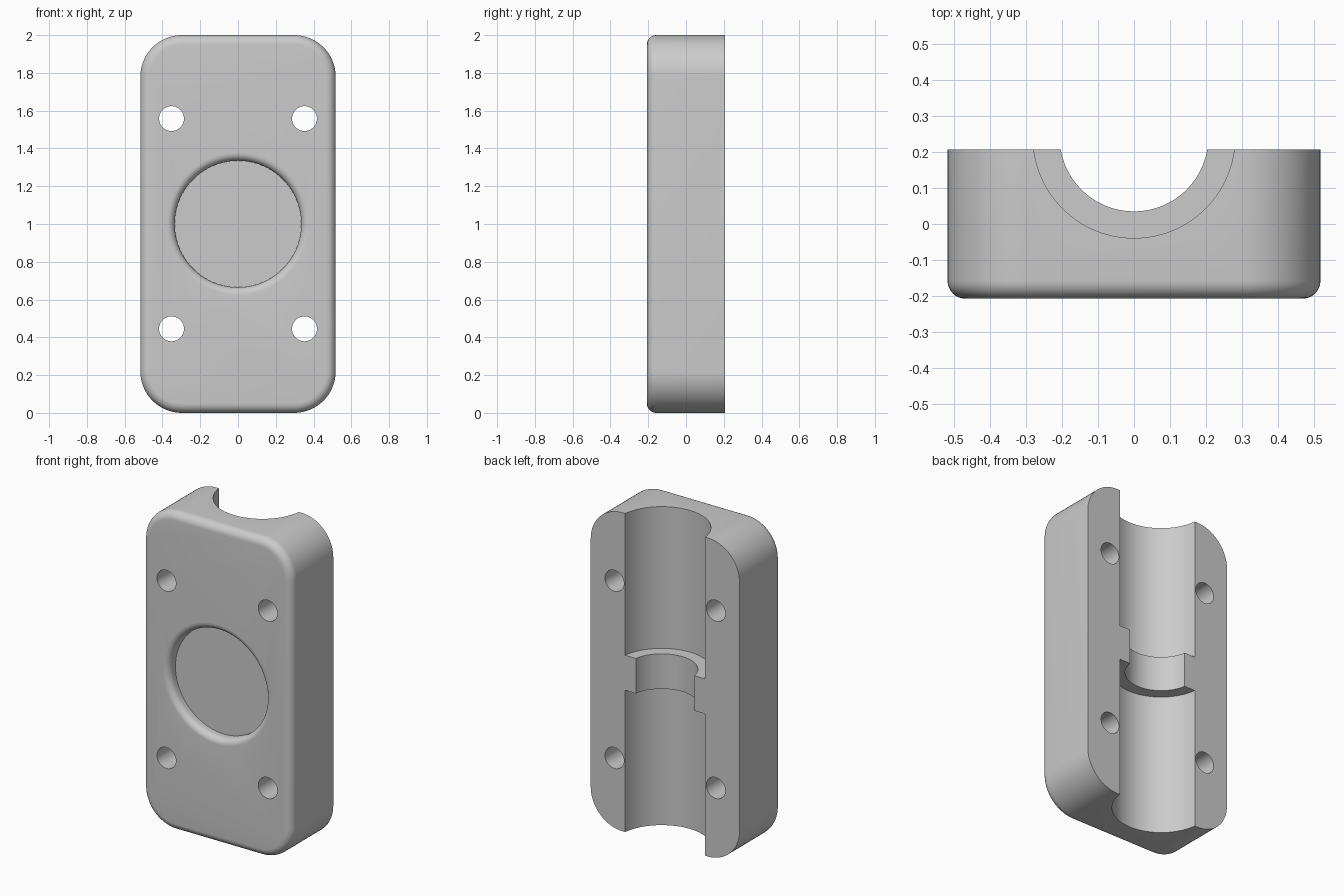
import bpy
import bmesh
from math import sin, cos, pi, radians
from mathutils import Matrix, Vector

old = bpy.data.objects.get("Cube")
if old:
    bpy.data.objects.remove(old, do_unlink=True)

HALF_W, HALF_D, HEIGHT = 0.517, 0.207, 2.0
CORNER, FILLET = 0.22, 0.05

grey = bpy.data.materials.new("plain grey")
grey.use_nodes = True
colour = (0.6, 0.6, 0.6, 1)
grey.diffuse_color = colour
grey.node_tree.nodes["Principled BSDF"].inputs["Base Color"].default_value = colour


def make_object(name, bm):
    bmesh.ops.recalc_face_normals(bm, faces=bm.faces)
    mesh = bpy.data.meshes.new(name)
    bm.to_mesh(mesh)
    bm.free()
    mesh.materials.append(grey)
    obj = bpy.data.objects.new(name, mesh)
    bpy.context.collection.objects.link(obj)
    return obj


def loft(bm, rings):
    """Skin a stack of equal rings and cap both ends."""
    rows = [[bm.verts.new(p) for p in ring] for ring in rings]
    n = len(rows[0])
    for a, b in zip(rows, rows[1:]):
        for i in range(n):
            j = (i + 1) % n
            bm.faces.new((a[i], a[j], b[j], b[i]))
    bm.faces.new(rows[0])
    bm.faces.new(rows[-1])


def rounded_outline(inset, y):
    """Rounded rectangle facing the front, shrunk by inset."""
    r, points, steps = CORNER - inset, [], 16
    for quarter, (sx, sz) in enumerate(((1, 1), (-1, 1), (-1, -1), (1, -1))):
        cx = sx * (HALF_W - CORNER)
        cz = HEIGHT / 2 + sz * (HEIGHT / 2 - CORNER)
        for k in range(steps + 1):
            a = (quarter + k / steps) * pi / 2
            points.append((cx + r * cos(a), y, cz + r * sin(a)))
    return points


def lathe(name, profile, centre, along_y=False, sides=96):
    """Turned cutter from (radius, distance along axis) pairs."""
    turn = Matrix.Rotation(radians(-90), 3, "X") if along_y else Matrix.Identity(3)
    bm = bmesh.new()
    loft(bm, [[turn @ Vector((r * cos(2 * pi * i / sides), r * sin(2 * pi * i / sides), h))
               + Vector(centre) for i in range(sides)] for r, h in profile])
    cutter = make_object(name, bm)
    cutter.hide_render = True
    return cutter


# Rounded block with a filleted front edge and a sharp flat back
bm = bmesh.new()
rings = [rounded_outline(0, HALF_D)]
for k in range(9):
    a = k / 8 * pi / 2
    rings.append(rounded_outline(FILLET * (1 - cos(a)), -HALF_D + FILLET * (1 - sin(a))))
loft(bm, rings)
body = make_object("clamp_block", bm)

# Half-round channel down the back, narrowed by a collar in the middle
bore, neck, collar = 0.28, 0.206, 0.11
cutters = [lathe("channel_cutter",
                 [(bore, -1.2), (bore, -collar), (neck, -collar),
                  (neck, collar), (bore, collar), (bore, 1.2)],
                 (0, 0.241, 1), sides=128)]

# Round front recess with a rounded lip
recess, lip, depth = 0.335, 0.04, 0.065
profile = [(recess + lip, -0.1)]
for k in range(9):
    a = k / 8 * pi / 2
    profile.append((recess + lip * (1 - sin(a)), lip * (1 - cos(a))))
profile.append((recess, depth))
cutters.append(lathe("recess_cutter", profile, (0, -HALF_D, 1), True))

# Four bolt holes
for x in (-0.352, 0.352):
    for z in (0.445, 1.558):
        cutters.append(lathe("hole_cutter", [(0.066, -0.4), (0.066, 0.4)],
                             (x, 0, z), True, 48))

# Carve the block
bpy.ops.object.select_all(action="DESELECT")
bpy.context.view_layer.objects.active = body
body.select_set(True)
for cutter in cutters:
    cut = body.modifiers.new(cutter.name, "BOOLEAN")
    cut.operation = "DIFFERENCE"
    cut.solver = "EXACT"
    cut.object = cutter
    bpy.ops.object.modifier_apply(modifier=cut.name)
    bpy.data.objects.remove(cutter, do_unlink=True)

bpy.ops.object.shade_smooth_by_angle(angle=radians(30))
